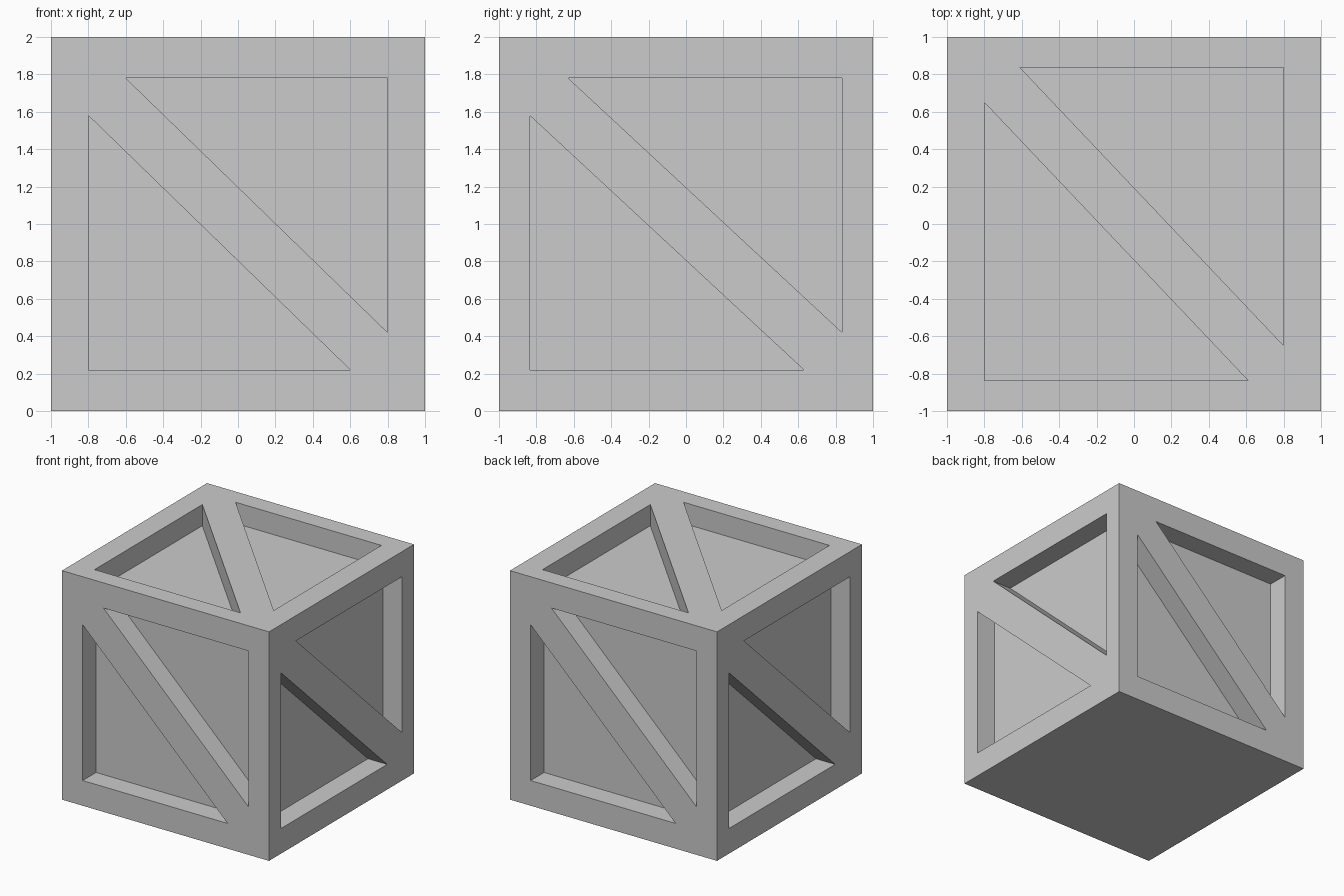
import bpy, bmesh
from math import pi
from mathutils import Matrix, Vector

if "Cube" in bpy.data.objects:
    bpy.data.objects.remove(bpy.data.objects["Cube"])

DEPTH = 0.185

# Crate body: solid cube standing on the floor
bpy.ops.mesh.primitive_cube_add(size=2, location=(0, 0, 1))
crate = bpy.context.object
crate.name = "crate"

bm = bmesh.new()


def recess(a, b, g, h, matrix):
    """Two triangular prisms either side of the diagonal brace (local z is outward)."""
    for s in (1, -1):
        tri = [(-a * s, -b * s), (g * s, -b * s), (-a * s, h * s)]
        low = [bm.verts.new(matrix @ Vector((u, v, 1 - DEPTH))) for u, v in tri]
        top = [bm.verts.new(matrix @ Vector((u, v, 1.1))) for u, v in tri]
        bm.faces.new(low[::-1])
        bm.faces.new(top)
        for i in range(3):
            j = (i + 1) % 3
            bm.faces.new((low[i], low[j], top[j], top[i]))


# Recessed panels: four sides and the lid; the underside stays flat
centre = Matrix.Translation((0, 0, 1))
upright = Matrix.Rotation(pi / 2, 4, 'X')
for k in range(4):
    size = (0.835, 0.78, 0.63, 0.58) if k % 2 else (0.8, 0.78, 0.6, 0.58)
    recess(*size, centre @ Matrix.Rotation(k * pi / 2, 4, 'Z') @ upright)
recess(0.8, 0.837, 0.61, 0.65, centre)

bmesh.ops.recalc_face_normals(bm, faces=bm.faces)
mesh = bpy.data.meshes.new("panel_cutter")
bm.to_mesh(mesh)
bm.free()
cutter = bpy.data.objects.new("panel_cutter", mesh)
bpy.context.collection.objects.link(cutter)
cutter.hide_render = True

# Carve the panels, leaving frame and diagonal braces
mod = crate.modifiers.new("panels", 'BOOLEAN')
mod.operation = 'DIFFERENCE'
mod.solver = 'EXACT'
mod.object = cutter
bpy.context.view_layer.objects.active = crate
bpy.ops.object.modifier_apply(modifier=mod.name)
bpy.data.objects.remove(cutter)
